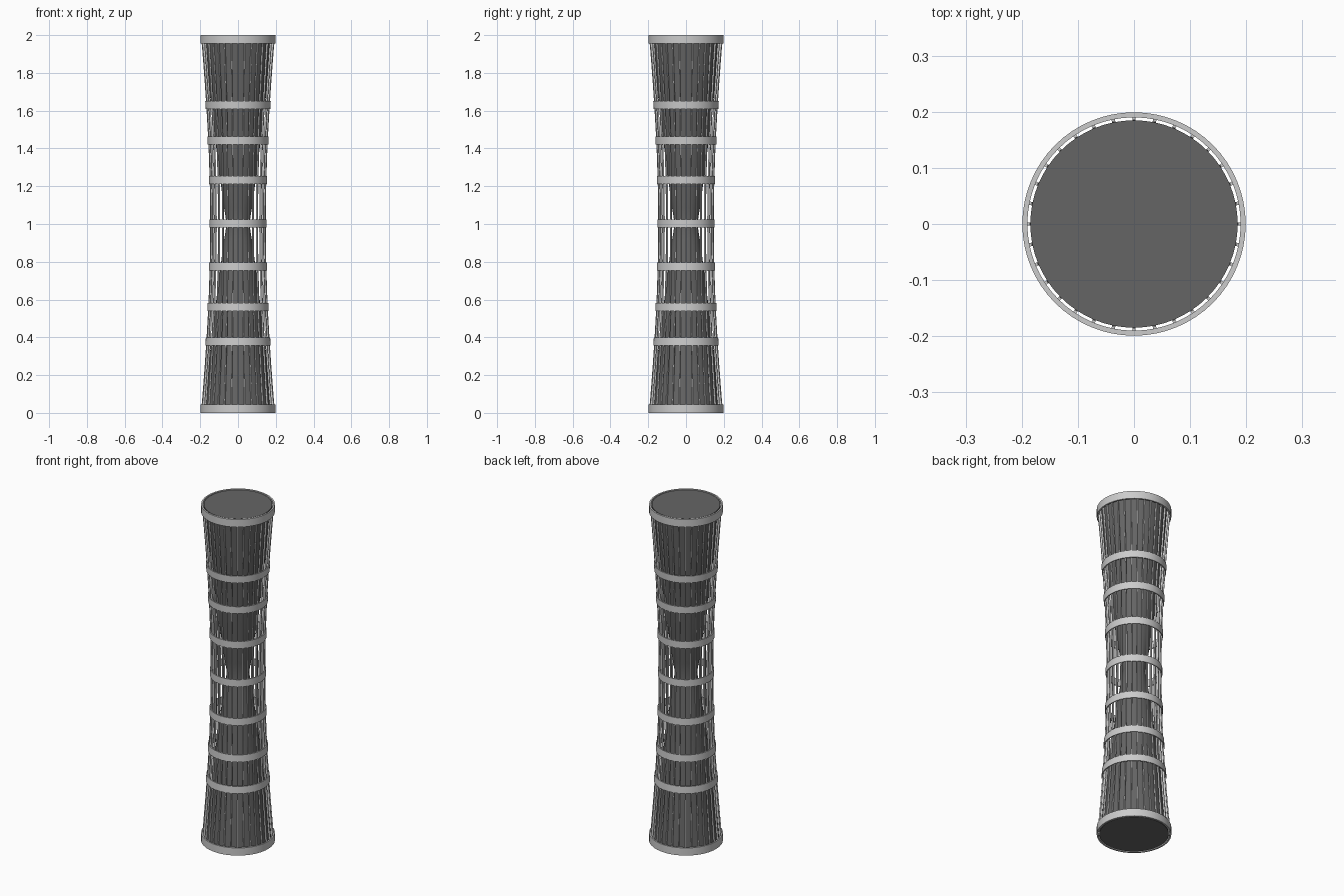
import bpy, math

if "Cube" in bpy.data.objects:
    bpy.data.objects.remove(bpy.data.objects["Cube"])

N = 32

def material(name, v):
    m = bpy.data.materials.new(name)
    m.diffuse_color = (v, v, v, 1)
    m.use_nodes = True
    m.node_tree.nodes["Principled BSDF"].inputs["Base Color"].default_value = m.diffuse_color
    return m

dark = material("dark_grey", 0.13)

def radius(z):
    # hyperbolic outline of the cage
    return math.sqrt(0.147**2 + (0.196**2 - 0.147**2) * (z - 1)**2)

def make(name, verts, faces, mat=None, smooth=False):
    me = bpy.data.meshes.new(name)
    me.from_pydata(verts, [], faces)
    ob = bpy.data.objects.new(name, me)
    bpy.context.collection.objects.link(ob)
    if mat:
        me.materials.append(mat)
    if smooth:
        bpy.context.view_layer.objects.active = ob
        ob.select_set(True)
        bpy.ops.object.shade_smooth_by_angle(angle=math.radians(30))
        ob.select_set(False)
    return ob

def lathe(name, profile, n, closed, mat=None):
    # revolve an (r, z) profile, either as a closed ring or a capped solid
    verts = [(r * math.cos(2*math.pi*i/n), r * math.sin(2*math.pi*i/n), z)
             for i in range(n) for r, z in profile]
    k = len(profile)
    faces = []
    for i in range(n):
        j = (i + 1) % n
        for a in range(k if closed else k - 1):
            b = (a + 1) % k
            faces.append((i*k + a, j*k + a, j*k + b, i*k + b))
    if not closed:
        faces.append([i*k for i in reversed(range(n))])
        faces.append([i*k + k - 1 for i in range(n)])
    return make(name, verts, faces, mat, True)

def ring(name, z0, z1, thick, extra):
    r0, r1 = radius(z0) + extra, radius(z1) + extra
    lathe(name, [(r0 - thick, z0), (r0, z0), (r1, z1), (r1 - thick, z1)], 64, True)

# hourglass core with end discs
core = [(0.06 + 0.125 * abs(z - 1)**0.9, z) for z in [0.002 + 1.996 * i / 24 for i in range(25)]]
lathe("hourglass_core", core, 64, False, dark)

# end bands
for name, z in (("bottom_band", 0.0), ("top_band", 1.955)):
    lathe(name, [(0.19, z), (0.199, z), (0.199, z + 0.045), (0.19, z + 0.045)], 64, True)

# hoops
for i, z in enumerate((0.377, 0.56, 0.774, 1.003, 1.232, 1.443, 1.63)):
    ring(f"hoop_{i+1}", z - 0.021, z + 0.021, 0.006, 0.004)

# thin upright ribs
steps = 16
for k in range(N):
    a = 2 * math.pi * k / N
    c, s = math.cos(a), math.sin(a)
    verts, faces = [], []
    for i in range(steps + 1):
        z = 0.005 + 1.99 * i / steps
        for dr, w in ((-0.01, -0.003), (0, -0.003), (0, 0.003), (-0.01, 0.003)):
            r = radius(z) + dr
            verts.append((r*c - w*s, r*s + w*c, z))
    for i in range(steps):
        for q in range(4):
            p = (q + 1) % 4
            faces.append((4*i + q, 4*i + p, 4*i + 4 + p, 4*i + 4 + q))
    faces += [(3, 2, 1, 0), tuple(4*steps + q for q in range(4))]
    make(f"rib_{k+1}", verts, faces)
